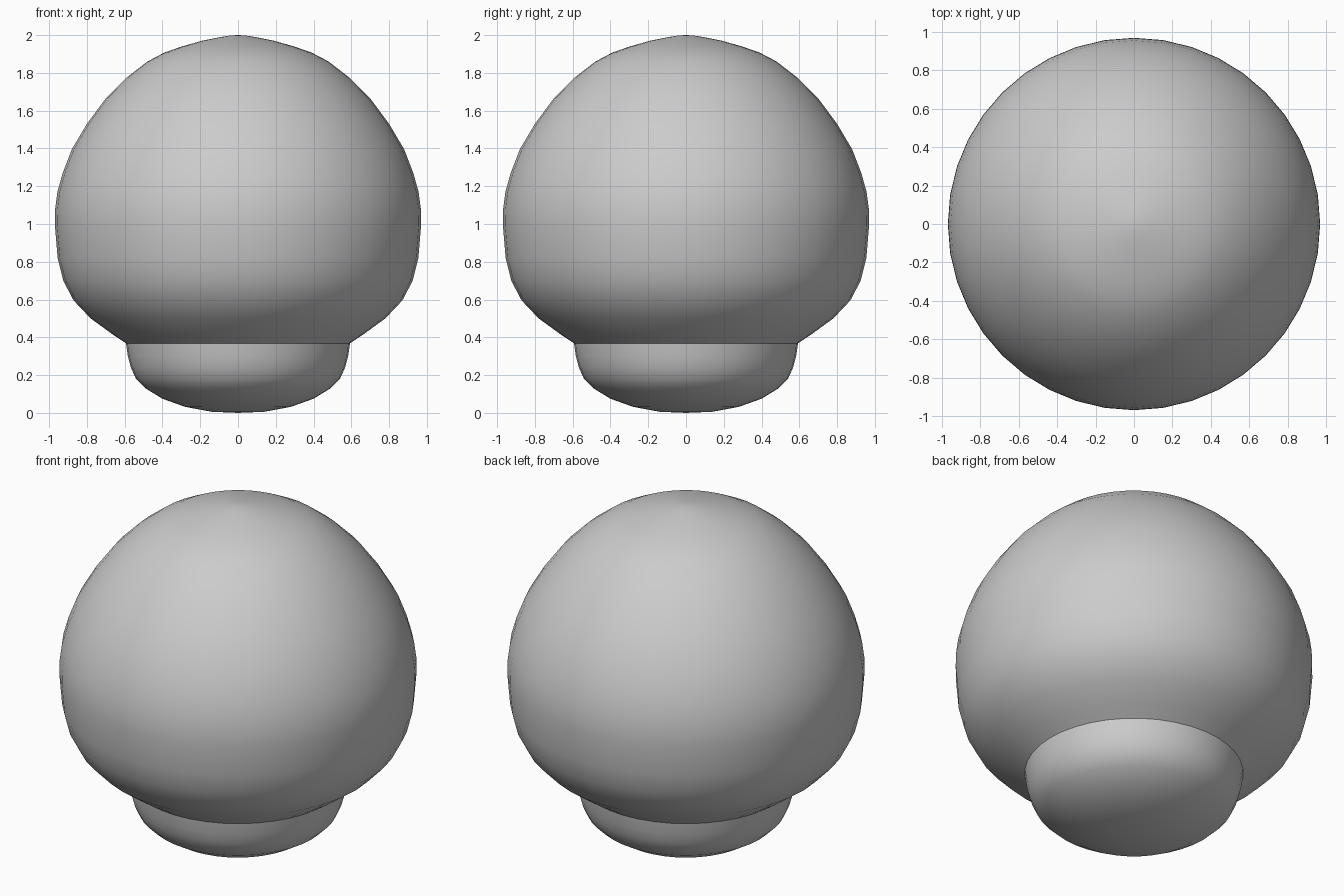
import bpy, bmesh, math
from mathutils import Vector

if "Cube" in bpy.data.objects:
    bpy.data.objects.remove(bpy.data.objects["Cube"])

SEGMENTS = 40


def lathe(name, profile):
    """Revolve (radius, height) points around z into a smooth open shell."""
    bm = bmesh.new()
    verts = [bm.verts.new((r, 0, z)) for r, z in profile]
    edges = [bm.edges.new(pair) for pair in zip(verts, verts[1:])]
    bmesh.ops.spin(bm, geom=verts + edges, cent=(0, 0, 0), axis=(0, 0, 1),
                   angle=math.tau, steps=SEGMENTS, use_duplicate=False)
    bmesh.ops.remove_doubles(bm, verts=bm.verts, dist=1e-4)
    bmesh.ops.recalc_face_normals(bm, faces=bm.faces)
    # make sure the shell faces outward
    centre = Vector((0, 0, sum(z for _, z in profile) / len(profile)))
    if sum(f.normal.dot(f.calc_center_median() - centre) for f in bm.faces) < 0:
        bmesh.ops.reverse_faces(bm, faces=bm.faces)
    for f in bm.faces:
        f.smooth = True
    mesh = bpy.data.meshes.new(name)
    bm.to_mesh(mesh)
    bm.free()
    obj = bpy.data.objects.new(name, mesh)
    bpy.context.collection.objects.link(obj)
    return obj


# rounded base, from its underside up to the seam
lathe("base", [(0, 0), (0.14, 0.006), (0.28, 0.032), (0.40, 0.075), (0.49, 0.13),
               (0.54, 0.18), (0.567, 0.24), (0.583, 0.30), (0.593, 0.368)])

# large dome with a slight point, from the seam to the tip
lathe("dome", [(0.593, 0.368), (0.67, 0.42), (0.78, 0.50), (0.87, 0.595), (0.925, 0.70),
               (0.955, 0.82), (0.97, 1.0), (0.968, 1.08), (0.956, 1.17), (0.928, 1.27),
               (0.88, 1.395), (0.80, 1.53), (0.70, 1.665), (0.59, 1.775), (0.48, 1.86),
               (0.385, 1.91), (0.29, 1.942), (0.19, 1.97), (0.09, 1.99), (0.04, 1.998), (0, 2.0)])
